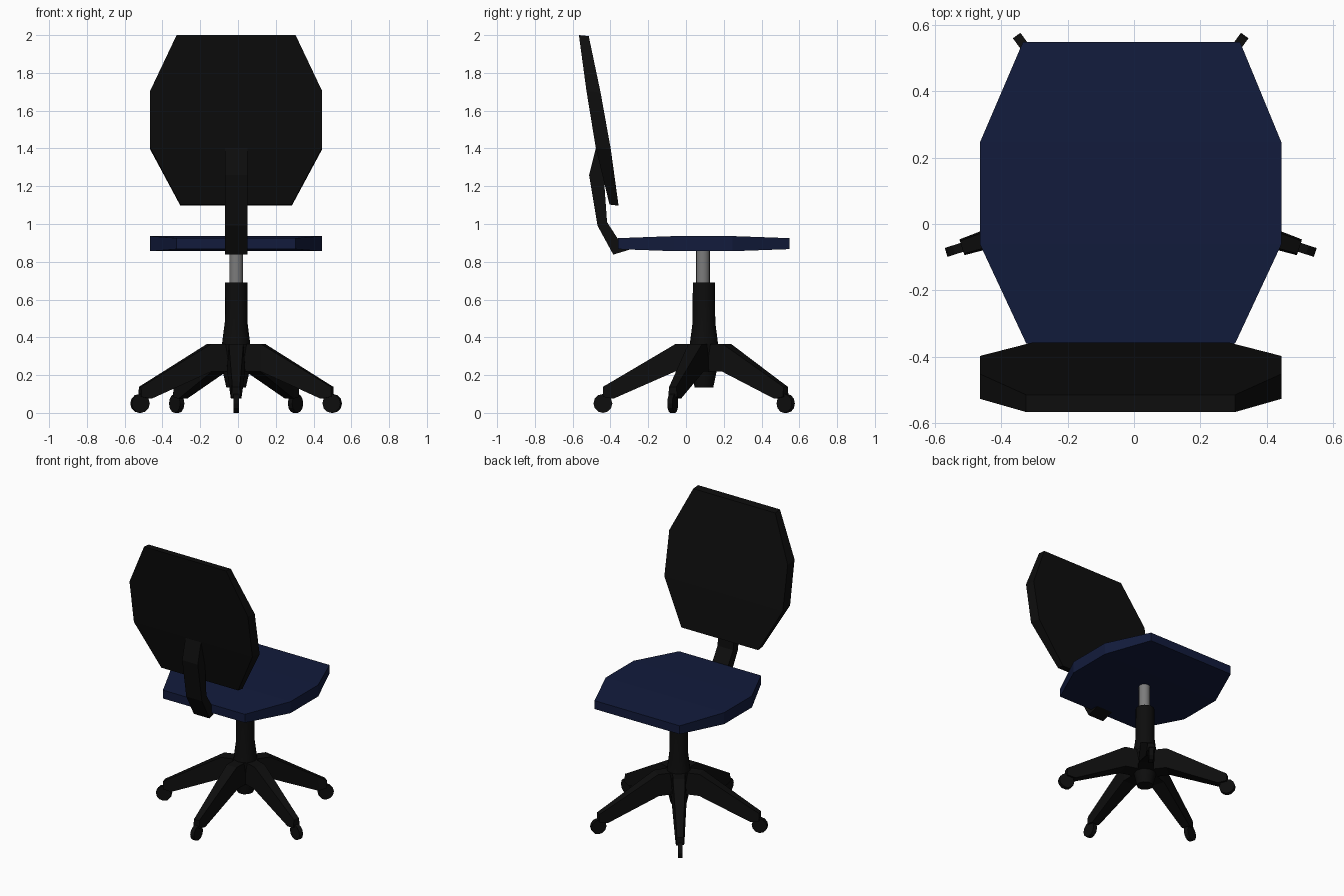
import bpy, bmesh, math
from mathutils import Matrix, Vector

if "Cube" in bpy.data.objects:
    bpy.data.objects.remove(bpy.data.objects["Cube"])

CX, CY = -0.01, 0.095          # axis of the swivel base


def material(name, rgb):
    m = bpy.data.materials.new(name)
    m.diffuse_color = (*rgb, 1)
    m.use_nodes = True
    m.node_tree.nodes["Principled BSDF"].inputs["Base Color"].default_value = m.diffuse_color
    return m


black = material("black plastic", (0.004, 0.004, 0.004))
navy = material("navy fabric", (0.006, 0.011, 0.045))
steel = material("steel", (0.2, 0.2, 0.2))


def loft(name, rings, mat, smooth=False):
    """Skin a list of equal-length point rings and cap both ends."""
    bm = bmesh.new()
    vs = [[bm.verts.new(p) for p in ring] for ring in rings]
    n = len(vs[0])
    for a, b in zip(vs, vs[1:]):
        for i in range(n):
            j = (i + 1) % n
            bm.faces.new((a[i], a[j], b[j], b[i]))
    bm.faces.new(vs[0])
    bm.faces.new(vs[-1])
    bmesh.ops.recalc_face_normals(bm, faces=bm.faces)
    me = bpy.data.meshes.new(name)
    bm.to_mesh(me)
    bm.free()
    ob = bpy.data.objects.new(name, me)
    bpy.context.collection.objects.link(ob)
    me.materials.append(mat)
    if smooth:
        bpy.ops.object.select_all(action='DESELECT')
        ob.select_set(True)
        bpy.context.view_layer.objects.active = ob
        bpy.ops.object.shade_smooth_by_angle(angle=math.radians(40))
    return ob


def slab(name, stations, mat):
    """Cushion: stations of (x0, x1, (a, b) lower edge, (a, b) upper edge) in y, z."""
    return loft(name, [[(x0, *lo), (x1, *lo), (x1, *hi), (x0, *hi)]
                       for x0, x1, lo, hi in stations], mat)


def turned(name, rings, mat, sides=16):
    """Round part on the base axis from (radius, z, y centre) rings."""
    return loft(name, [[(CX + r * math.cos(t), y + r * math.sin(t), z)
                        for t in (2 * math.pi * i / sides for i in range(sides))]
                       for r, z, y in rings], mat, True)


# Seat cushion
slab("seat", [
    (-0.325, 0.305, (-0.36, 0.867), (-0.36, 0.925)),
    (-0.465, 0.445, (-0.06, 0.856), (-0.06, 0.936)),
    (-0.465, 0.445, (0.245, 0.856), (0.245, 0.936)),
    (-0.335, 0.32, (0.548, 0.867), (0.548, 0.925))], navy)

# Leaning backrest
slab("backrest", [
    (-0.305, 0.285, (-0.405, 1.103), (-0.357, 1.097)),
    (-0.465, 0.445, (-0.478, 1.405), (-0.398, 1.395)),
    (-0.465, 0.445, (-0.527, 1.705), (-0.452, 1.695)),
    (-0.325, 0.305, (-0.567, 2.0), (-0.515, 1.995))], black)

# Bent bracket joining seat and backrest
slab("back_bracket", [
    (-0.07, 0.05, (-0.27, 0.873), (-0.27, 0.92)),
    (-0.07, 0.05, (-0.385, 0.838), (-0.36, 0.92)),
    (-0.07, 0.05, (-0.468, 0.99), (-0.418, 1.01)),
    (-0.07, 0.05, (-0.513, 1.26), (-0.435, 1.25)),
    (-0.07, 0.05, (-0.475, 1.41), (-0.44, 1.40))], black)

# Gas lift, column and hub
turned("gas_lift", [(0.036, 0.60, 0.09), (0.036, 0.88, 0.09)], steel)
turned("column", [(0.078, 0.34, CY), (0.06, 0.48, CY), (0.059, 0.69, CY)], black)
turned("hub", [(0.052, 0.135, CY), (0.075, 0.24, CY), (0.085, 0.365, CY)], black, 10)

# Five tapered legs with disc casters
for k in range(5):
    place = Matrix.Translation((CX, CY, 0)) @ Matrix.Rotation(math.radians(-90 + 72 * k), 4, 'Z')
    leg = [(0.0, 0.05, 0.22, 0.365), (0.15, 0.048, 0.22, 0.365),
           (0.48, 0.028, 0.075, 0.17), (0.535, 0.025, 0.085, 0.138)]
    loft(f"leg_{k + 1}", [[place @ Vector(p) for p in
         ((r, -w, lo), (r, w, lo), (r, w * 0.8, hi), (r, -w * 0.8, hi))]
        for r, w, lo, hi in leg], black)
    loft(f"caster_{k + 1}", [[place @ Vector((0.535 + 0.05 * math.cos(t), y, 0.05 + 0.05 * math.sin(t)))
         for t in (math.pi * i / 6 for i in range(12))] for y in (-0.014, 0.014)], black)
